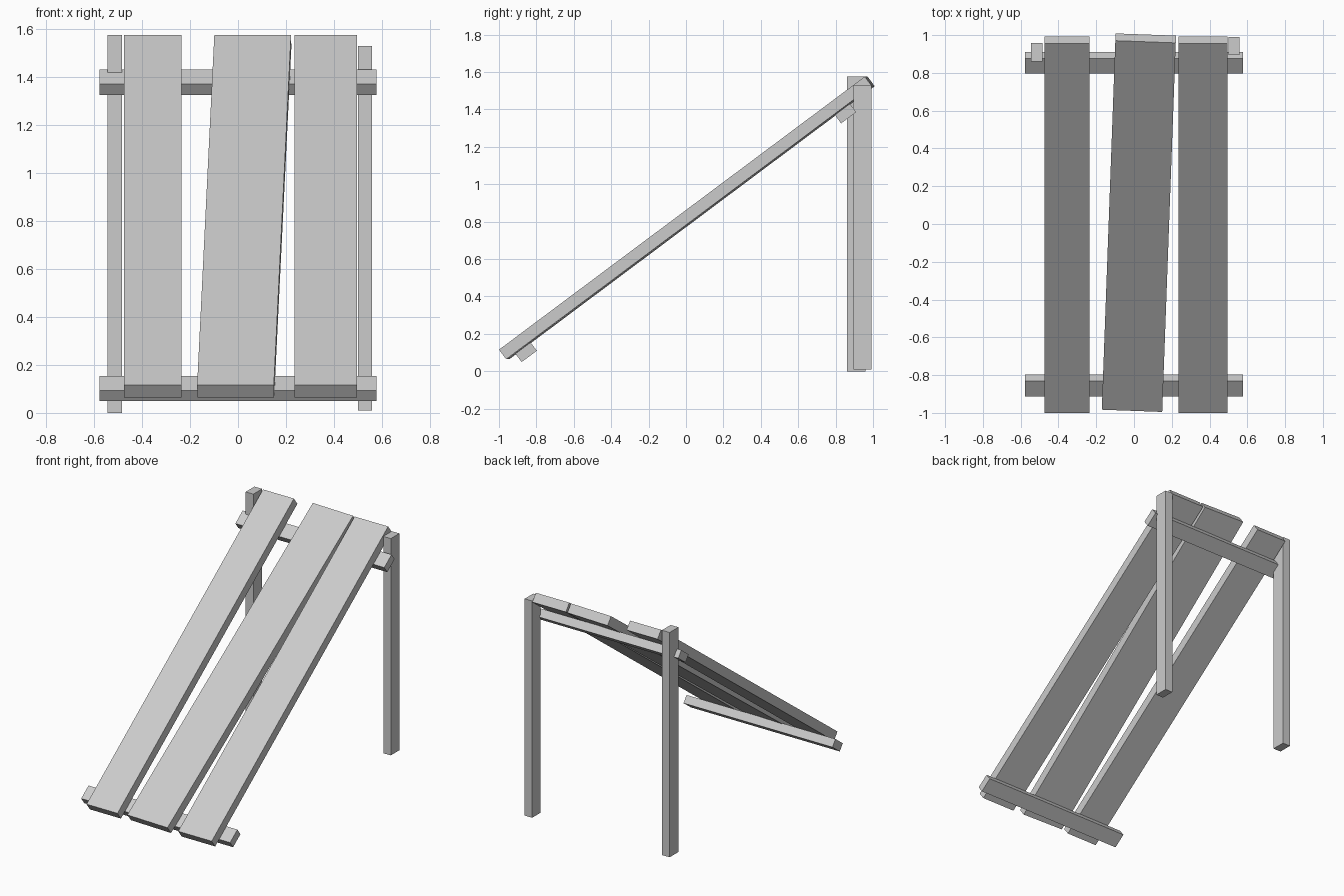
import bpy
from math import radians
from mathutils import Matrix, Vector

cube = bpy.data.objects.get("Cube")
if cube:
    bpy.data.objects.remove(cube, do_unlink=True)

grey = bpy.data.materials.new("plain grey")
grey.use_nodes = True
grey.diffuse_color = (0.6, 0.6, 0.6, 1)
grey.node_tree.nodes["Principled BSDF"].inputs["Base Color"].default_value = (0.6, 0.6, 0.6, 1)

SLOPE = radians(36.75)


def board(name, centre, size, tilt=0.0, turn=0.0):
    """Box pitched about x, then turned about the vertical."""
    bpy.ops.mesh.primitive_cube_add(size=1)
    ob = bpy.context.object
    ob.name = name
    ob.data.materials.append(grey)
    ob.data.transform(Matrix.Diagonal((*size, 1)))
    ob.matrix_world = (Matrix.Translation(Vector(centre))
                       @ Matrix.Rotation(turn, 4, 'Z')
                       @ Matrix.Rotation(tilt, 4, 'X'))
    return ob


# Sloping planks, the middle one knocked askew
LENGTH, THICK = 2.44, 0.064
board("right_plank", (-0.355, -0.003, 0.82), (0.24, LENGTH, THICK), SLOPE)
board("middle_plank", (0.026, 0.007, 0.82), (0.32, LENGTH, THICK), SLOPE, radians(-2.1))
board("left_plank", (0.366, -0.003, 0.82), (0.26, LENGTH, THICK), SLOPE)

# Cross rails under the planks
for name, y, z in (("lower_rail", -0.855, 0.102), ("upper_rail", 0.853, 1.378)):
    board(name, (0, y, z), (1.155, 0.101, 0.056), SLOPE)

# Upright legs at the back
board("right_leg", (-0.514, 0.91, 0.788), (0.06, 0.097, 1.576))
board("left_leg", (0.529, 0.943, 0.77), (0.058, 0.095, 1.52))
